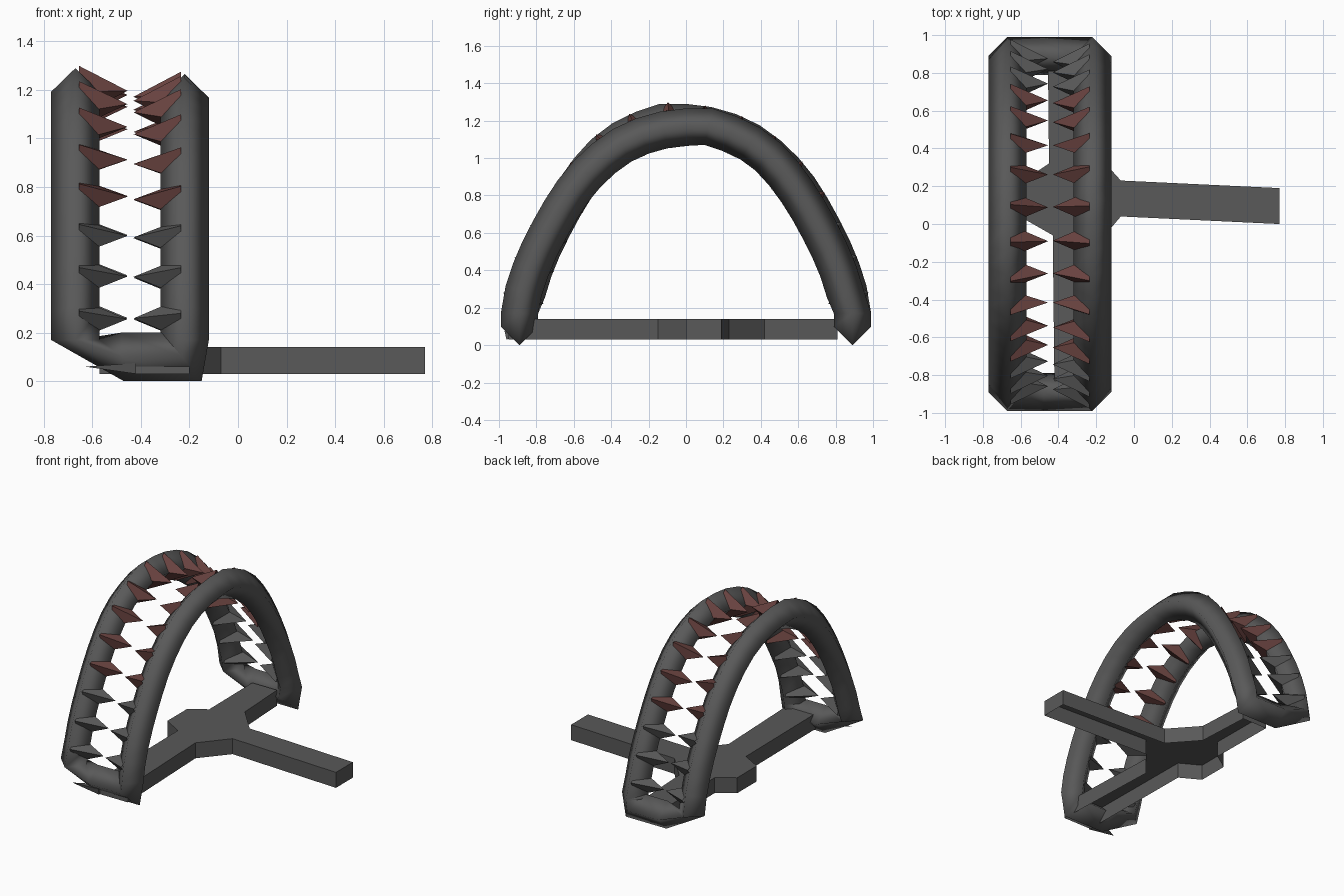
import bpy
from mathutils import Vector

if "Cube" in bpy.data.objects:
    bpy.data.objects.remove(bpy.data.objects["Cube"])

R = 0.1  # jaw bar radius


def material(name, col):
    m = bpy.data.materials.new(name)
    m.diffuse_color = (*col, 1)
    m.use_nodes = True
    m.node_tree.nodes["Principled BSDF"].inputs["Base Color"].default_value = m.diffuse_color
    return m


IRON = material("dark_iron", (0.1, 0.1, 0.1))
RUST = material("rusty_red", (0.14, 0.055, 0.05))


def add_mesh(name, verts, faces, smooth=False, mat=IRON):
    me = bpy.data.meshes.new(name)
    me.from_pydata([tuple(v) for v in verts], [], faces)
    me.materials.append(mat)
    for p in me.polygons:
        p.use_smooth = smooth
    ob = bpy.data.objects.new(name, me)
    bpy.context.collection.objects.link(ob)
    return ob


# Jaw arch centre line in (y, z)
ARCH = [(-0.89, 0.17), (-0.865, 0.3), (-0.78, 0.52), (-0.6, 0.83), (-0.4, 1.03),
        (-0.2, 1.13), (0, 1.165), (0.15, 1.16), (0.4, 1.04), (0.6, 0.81),
        (0.78, 0.48), (0.86, 0.25), (0.89, 0.17)]


def dense(points, sub=12):
    pts = [Vector(p) for p in points]
    pts = [2 * pts[0] - pts[1]] + pts + [2 * pts[-1] - pts[-2]]
    out = []
    for a, b, c, d in zip(pts, pts[1:], pts[2:], pts[3:]):
        for i in range(sub):
            t = i / sub
            out.append(0.5 * (2 * b + (c - a) * t + (2 * a - 5 * b + 4 * c - d) * t * t
                              + (3 * b - a - 3 * c + d) * t ** 3))
    return out + [pts[-2]]


LINE = dense(ARCH)
LENGTHS = [0]
for p, q in zip(LINE, LINE[1:]):
    LENGTHS.append(LENGTHS[-1] + (q - p).length)


def at(f, mirrored):
    """Point, tangent and outward normal at fraction f along the arch."""
    s = f * LENGTHS[-1]
    i = max(k for k in range(len(LINE) - 1) if LENGTHS[k] <= s + 1e-9)
    u = (s - LENGTHS[i]) / (LENGTHS[i + 1] - LENGTHS[i])
    p = LINE[i].lerp(LINE[i + 1], u)
    t = (LINE[i + 1] - LINE[i]).normalized()
    m = -1 if mirrored else 1
    lift = 0.025 * max(0, p.y - 0.2) if mirrored else 0
    return (Vector((0, m * p.x, p.y + lift)), Vector((0, m * t.x, t.y)),
            Vector((0, -m * t.y, t.x)))


# Jaw frame: one closed diamond-section loop (left arch, back bar, right arch, front bar)
LEFT, RIGHT = -0.67, -0.22
rings = []


def arch_rings(cx, side, mirrored, reverse):
    fr = [i / 24 for i in range(25)]
    for f in (fr[::-1] if reverse else fr):
        c, t, n = at(f, mirrored)
        if f in (0, 1):
            n = Vector((0, 1 if c.y > 0 else -1, 0))
        c.x = cx
        x = Vector((R, 0, 0))
        rings.append([c + side * x, c + n * R, c - side * x, c - n * R])


def bar_rings(y, stations):
    s = 1 if y > 0 else -1
    for (ox, oz), (ix, iz) in stations:
        mid = Vector(((ox + ix) / 2, y, (oz + iz) / 2))
        o = Vector((0, s * R, 0))
        rings.append([Vector((ox, y, oz)), mid + o, Vector((ix, y, iz)), mid - o])


BAR = [((-0.47, 0), (-0.48, 0.2)), ((-0.15, 0), (-0.31, 0.2))]
arch_rings(LEFT, -1, True, True)      # front to back
bar_rings(0.89, BAR)
arch_rings(RIGHT, 1, False, True)     # back to front
bar_rings(-0.89, BAR[::-1])
n = len(rings)
faces = []
for i in range(n):
    j = (i + 1) % n
    for k in range(4):
        l = (k + 1) % 4
        faces.append((i * 4 + k, i * 4 + l, j * 4 + l, j * 4 + k))
add_mesh("jaw_frame", [v for r in rings for v in r], faces, True)


# Teeth: diamond-based spikes pointing at the opposite jaw
def teeth(label, cx, tip, mirrored, fractions):
    groups = {"iron": ([], []), "rusty": ([], [])}
    for f in fractions:
        c, t, nrm = at(f, mirrored)
        c.x = cx
        v, fc = groups["rusty" if c.z > 0.72 else "iron"]
        b = len(v)
        v += [c + nrm * R * 1.03, c + t * 0.085, c - nrm * R * 1.03, c - t * 0.085,
              Vector((tip, c.y, c.z))]
        fc += [(b + k, b + (k + 1) % 4, b + 4) for k in range(4)]
    for kind, (v, fc) in groups.items():
        add_mesh(f"{label}_{kind}_teeth", v, fc, False, RUST if kind == "rusty" else IRON)


teeth("left_jaw", LEFT + 0.015, -0.455, True, [(i + 0.5) / 16 for i in range(16)])
teeth("right_jaw", RIGHT - 0.015, -0.43, False, [(i + 0.5) / 16 for i in range(16)])

# Base: cross-shaped pressed plate with walls, open underneath
OUTLINE = [(-0.42, -0.95), (-0.2, -0.95), (-0.23, -0.15), (-0.07, 0.04), (0.77, 0),
           (0.77, 0.19), (-0.07, 0.23), (-0.24, 0.42), (-0.26, 0.81), (-0.455, 0.81),
           (-0.45, 0.32), (-0.57, 0.24), (-0.57, 0.02), (-0.43, -0.06)]
k = len(OUTLINE)
verts = [(x, y, z) for z in (0.03, 0.14) for x, y in OUTLINE]
walls = [(i, (i + 1) % k, k + (i + 1) % k, k + i) for i in range(k)]
add_mesh("base_cross", verts, walls + [tuple(range(k, 2 * k))])

# Small bent hinge spike under the front bar
add_mesh("hinge_spike", [(-0.63, -0.96, 0.06), (-0.42, -0.96, 0.03), (-0.42, -0.97, 0.075),
                         (-0.42, -0.85, 0.06)],
         [(0, 1, 2), (0, 2, 3), (0, 3, 1), (1, 3, 2)])
